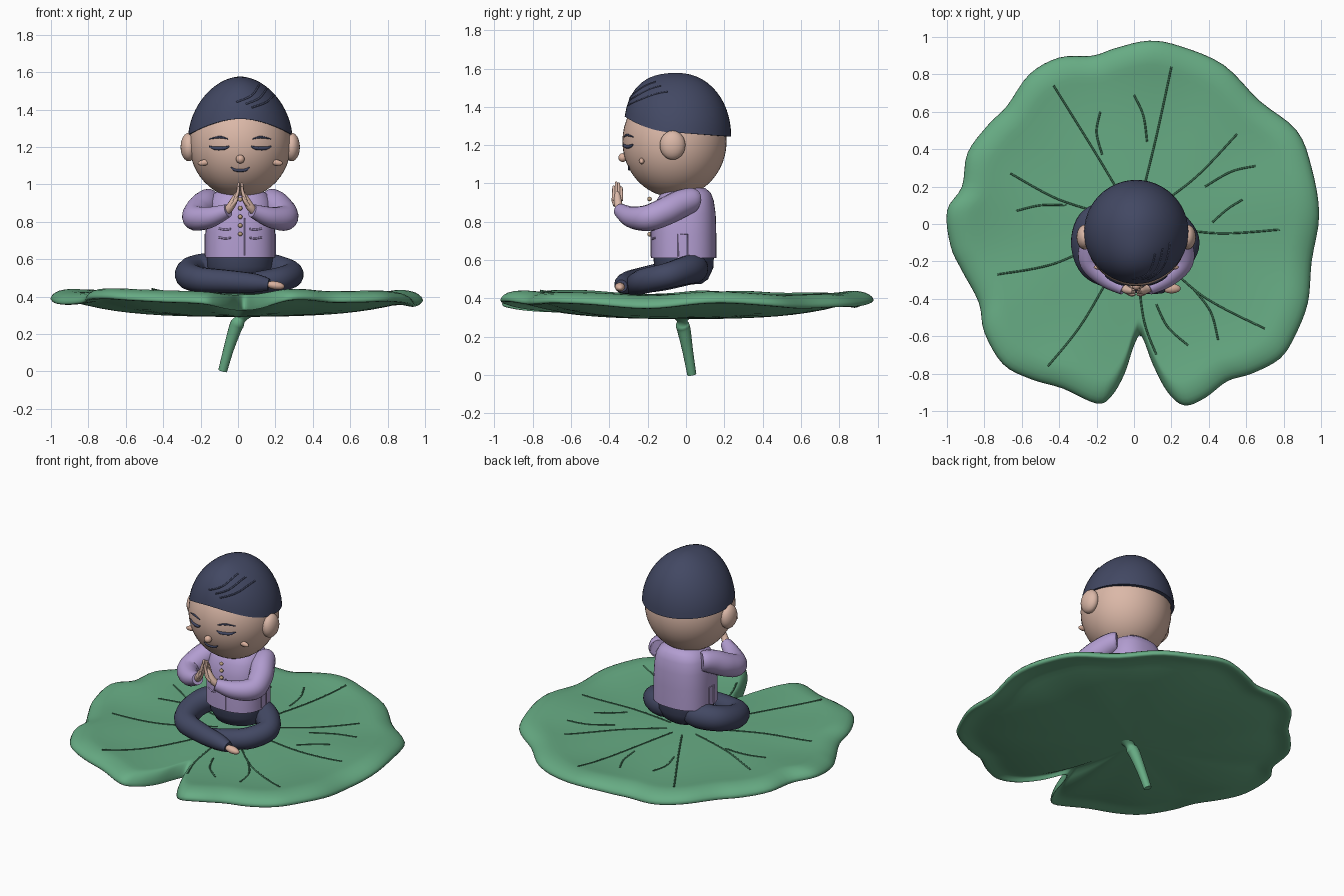
import bpy, bmesh, math
from mathutils import Vector, Matrix

cube = bpy.data.objects.get("Cube")
if cube:
    bpy.data.objects.remove(cube)


def material(name, rgb):
    m = bpy.data.materials.new(name)
    m.use_nodes = True
    m.diffuse_color = (*rgb, 1)
    for n in m.node_tree.nodes:
        if n.type == 'BSDF_PRINCIPLED':
            n.inputs["Base Color"].default_value = (*rgb, 1)
    return m


LEAF = material("leaf green", (0.135, 0.41, 0.23))
VEIN = material("vein green", (0.05, 0.17, 0.09))
SKIN = material("skin", (0.71, 0.48, 0.39))
PEACH = material("peach skin", (0.7, 0.44, 0.34))
NAVY = material("navy", (0.055, 0.065, 0.125))
SHIRT = material("lavender", (0.45, 0.34, 0.64))
BUTTON = material("tan button", (0.54, 0.38, 0.24))
CX = 0.012


def finish(name, bm, mat, angle=50):
    bmesh.ops.recalc_face_normals(bm, faces=bm.faces)
    me = bpy.data.meshes.new(name)
    bm.to_mesh(me)
    bm.free()
    me.materials.append(mat)
    for p in me.polygons:
        p.use_smooth = True
    me.set_sharp_from_angle(angle=math.radians(angle))
    ob = bpy.data.objects.new(name, me)
    bpy.context.scene.collection.objects.link(ob)
    return ob


def loft(name, rings, mat, angle=50):
    """Skin a list of closed rings and cap both ends."""
    bm = bmesh.new()
    vs = [[bm.verts.new(p) for p in ring] for ring in rings]
    n = len(vs[0])
    for a, b in zip(vs, vs[1:]):
        for i in range(n):
            j = (i + 1) % n
            bm.faces.new((a[i], a[j], b[j], b[i]))
    bm.faces.new(vs[0])
    bm.faces.new(vs[-1])
    return finish(name, bm, mat, angle)


def spline(pts, steps, closed=False):
    """Smooth path passing through the points."""
    pts = [Vector(p) for p in pts]
    n = len(pts)
    get = (lambda i: pts[i % n]) if closed else (lambda i: pts[max(0, min(n - 1, i))])
    out = []
    for i in range(n if closed else n - 1):
        a, b, c, d = (get(i + k) for k in (-1, 0, 1, 2))
        for k in range(steps):
            t = k / steps
            out.append((b * 2 + (c - a) * t + (a * 2 - b * 5 + c * 4 - d) * t**2
                        + (b * 3 - a - c * 3 + d) * t**3) / 2)
    if not closed:
        out.append(pts[-1])
    return out


def tube(name, pts, mat, steps=6, sides=16):
    """Tube along points given as x, y, z, radius."""
    path = spline(pts, steps)
    pos = [p.to_3d() for p in path]
    rings, nor = [], None
    for i, p in enumerate(pos):
        tan = (pos[min(i + 1, len(pos) - 1)] - pos[max(i - 1, 0)]).normalized()
        if nor is None:
            nor = tan.orthogonal()
        nor = (nor - tan * nor.dot(tan)).normalized()
        bi = tan.cross(nor)
        turn = [2 * math.pi * k / sides for k in range(sides)]
        rings.append([p + (nor * math.cos(a) + bi * math.sin(a)) * path[i][3] for a in turn])
    return loft(name, rings, mat)


def ball(name, loc, radii, mat, roll=0, seg=24):
    bm = bmesh.new()
    bmesh.ops.create_uvsphere(bm, u_segments=seg, v_segments=seg // 2, radius=1)
    m = Matrix.Translation(loc) @ Matrix.Rotation(roll, 4, 'Y') @ Matrix.Diagonal((*radii, 1))
    bmesh.ops.transform(bm, matrix=m, verts=bm.verts)
    return finish(name, bm, mat)


# Lily pad: gently waved top, bowl-shaped underside, a notch and a drooping rim
def pad_top(x, y):
    r, a = math.hypot(x, y), math.atan2(y, x)
    wave = 0.01 * math.sin(5 * a + 0.6) + 0.007 * math.sin(9 * a) - 0.01 * math.cos(a)
    return 0.42 - 0.05 * r**2 * (1 - r**2) + 0.037 * r**4 + wave * r**3


outline = spline([(.04, -.6), (.1, -.75), (.18, -.9), (.27, -.97), (.38, -.93), (.5, -.84),
                  (.63, -.8), (.78, -.72), (.86, -.6), (.93, -.42), (.95, -.2), (.99, .05),
                  (.95, .3), (.87, .5), (.67, .66), (.48, .85), (.25, .95), (.08, .98),
                  (-.1, .94), (-.22, .9), (-.4, .89), (-.56, .8), (-.68, .63), (-.78, .53),
                  (-.89, .38), (-.92, .2), (-1, .07), (-.98, -.12), (-.92, -.25), (-.83, -.42),
                  (-.8, -.58), (-.7, -.75), (-.55, -.83), (-.38, -.88), (-.2, -.96),
                  (-.12, -.92), (-.05, -.8), (0, -.65)], 4, closed=True)


def pad_ring(t, side):
    half = 0.021 + 0.043 * (1 - t * t)
    rim = math.sqrt(max(0, 1 - (max(0, t - 0.96) / 0.04)**2))
    droop = 0.055 * max(0, (t - 0.86) / 0.14)**2
    return [(p.x * t, p.y * t, pad_top(p.x * t, p.y * t) - droop - half + side * half * rim)
            for p in outline]


ts = [0.02] + [k / 12 for k in range(1, 11)] + [0.87, 0.9, 0.93, 0.96, 0.98, 0.993]
loft("lily_pad", [pad_ring(t, 1) for t in ts] + [pad_ring(1, 0)]
     + [pad_ring(t, -1) for t in reversed(ts)], LEAF, 80)

# Veins lying on the pad
veins = [((-.04, .1), (-.2, .37), (-.43, .74)), ((.03, .1), (.12, .47), (.2, .84)),
         ((.09, .07), (.33, .25), (.55, .48)), ((.12, -.01), (.45, -.05), (.78, -.03)),
         ((.08, -.12), (.36, -.38), (.7, -.56)), ((.01, -.14), (.05, -.5), (.12, -.7)),
         ((-.05, -.13), (-.27, -.52), (-.46, -.76)), ((-.11, -.06), (-.42, -.21), (-.73, -.27)),
         ((-.1, .04), (-.4, .13), (-.66, .27)), ((-.18, .6), (-.2, .49), (-.17, .37)),
         ((0, .69), (.05, .58), (.07, .44)), ((.65, .31), (.52, .28), (.38, .2)),
         ((.58, .13), (.5, .08), (.42, .01)), ((-.63, .07), (-.5, .1), (-.36, .1)),
         ((.32, -.35), (.41, -.47), (.45, -.62)), ((.12, -.43), (.18, -.55), (.29, -.65))]
for v in veins:
    tube("vein", [(p.x, p.y, pad_top(p.x, p.y), 0.005) for p in spline(v, 5)], VEIN, 2, 8)

# Stem
tube("stem", [(.025, -.02, .31, .055), (.015, -.02, .282, .028), (0, -.018, .26, .036),
              (-.015, -.01, .23, .035), (-.05, .01, .12, .028), (-.082, .03, .003, .024)], LEAF)


# Head and ears
HEAD = Vector((CX, -0.06, 1.22))
ball("head", HEAD, (.272, .272, .292), SKIN, seg=48)


def face_y(x, z):
    return HEAD.y - .272 * math.sqrt(max(0, 1 - (x / .272)**2 - ((z - HEAD.z) / .292)**2))


def face_stroke(name, pts, r):
    """Tapered stroke on the face, points given as x offset and z."""
    last = len(pts) - 1
    tube(name, [(CX + x, face_y(x, z), z, r * (1 if 0 < i < last else 0.4))
                for i, (x, z) in enumerate(pts)], NAVY, 5, 8)


for s in (1, -1):
    ball("ear", (CX + s * .275, -.07, 1.2), (.044, .067, .076), SKIN)
    ball("cheek", (CX + s * .192, face_y(.192, 1.117) - .004, 1.117), (.036, .014, .016), PEACH, s * .15)
    face_stroke("eyebrow", [(s * .065, 1.243), (s * .11, 1.253), (s * .165, 1.243)], .006)
    face_stroke("closed_eye", [(s * .06, 1.204), (s * .085, 1.194), (s * .135, 1.193), (s * .165, 1.204)], .009)
ball("nose", (CX, face_y(0, 1.135) - .01, 1.135), (.023, .023, .023), PEACH)
face_stroke("mouth", [(-.05, 1.092), (-.025, 1.077), (.025, 1.077), (.05, 1.092)], .008)


# Hair cap with an arched hairline, fuller in front than behind
def hair_y(s, z):
    q = min(1, max(0, (z - 1.24) / .337))
    n = 2.6 if s < 0 else 2.1
    return -.045 + .281 * (1 - q**n)**(1 / n) * s


def hair_width(z):
    q = min(1, max(0, (z - 1.24) / .337))
    return .28 * (1 - q**1.85)**(1 / 1.85)


def hair_ring(f, inset=1):
    ring = []
    for k in range(48):
        a = 2 * math.pi * k / 48
        c, s = math.cos(a), math.sin(a)
        low = 1.265 - .02 * max(0, s) + .085 * max(0, -s)**2
        z = low + (1.577 - low) * f
        ring.append((CX + hair_width(z) * c * inset, hair_y(s * inset, z), z))
    return ring


loft("hair", [hair_ring(0, .94)] + [hair_ring(math.sin(k / 14 * math.pi / 2) * .9995)
                                    for k in range(15)], NAVY)
for pts in (((-.02, 1.44), (.06, 1.475), (.1, 1.53)), ((.03, 1.43), (.1, 1.46), (.14, 1.51)),
            ((.06, 1.41), (.14, 1.44), (.18, 1.48))):
    strand = []
    for p in spline(pts, 4):
        c = min(1, p.x / hair_width(p.y))
        strand.append((CX + p.x, hair_y(-math.sqrt(1 - c * c), p.y) + .002, p.y, .005))
    tube("hair_strand", strand, NAVY, 2, 8)


# Shirt body
def oval(z, rx, ry, cy, n=2.5):
    ring = []
    for k in range(40):
        a = 2 * math.pi * k / 40
        c, s = math.cos(a), math.sin(a)
        ring.append((CX + math.copysign(rx * abs(c)**(2 / n), c),
                     cy + math.copysign(ry * abs(s)**(2 / n), s), z))
    return ring


def chest_y(x):
    return -.012 - .17 * (1 - abs(x / .186)**2.5)**.4


loft("shirt_body", [oval(.61, .187, .17, -.012), oval(.74, .186, .17, -.012),
                    oval(.84, .18, .165, -.01), oval(.91, .168, .15, -.005),
                    oval(.95, .145, .13, 0), oval(.977, .1, .1, 0)], SHIRT)
tube("placket", [(CX + .025, chest_y(.025), z, .004) for z in (.62, .72, .82)], SHIRT, 2, 8)
for i in range(5):
    ball("button", (CX, -.19, .735 + i * .046), (.012, .012, .012), BUTTON, seg=12)
for s in (1, -1):
    for z in (.715, .762):
        tube("pocket_edge", [(CX + s * x, chest_y(x), z + dz, .005)
                             for x, dz in ((.05, 0), (.08, -.004), (.115, .002))], SHIRT, 4, 8)
    tube("side_vent", [(CX + s * .186, y, z, .004) for y, z in
                       ((-.04, .62), (-.04, .735), (.01, .735), (.01, .62))], SHIRT, 1, 8)

# Sleeves and praying hands
for s in (1, -1):
    def side(pts):
        return [(CX + s * x, y, z, r) for x, y, z, r in pts]
    tube("sleeve", side([(.155, .045, .918, .05), (.165, .03, .915, .064), (.19, -.03, .893, .073),
                         (.228, -.11, .853, .073), (.237, -.2, .82, .068),
                         (.16, -.285, .825, .056), (.065, -.345, .86, .036)]), SHIRT)
    tube("palm", side([(.075, -.335, .855, .022), (.05, -.352, .885, .022),
                       (.025, -.358, .93, .018), (.016, -.36, .955, .01)]), SKIN, 5, 12)
    for k in range(4):
        y = -.338 - k * .013
        top = (.985, 1.005, 1.01, .99)[k]
        tube("finger", side([(.03, y, .91, .009), (.014, y, .955, .009),
                             (.009, y, top - .008, .007), (.008, y, top, .002)]), SKIN, 4, 8)
    tube("thumb", side([(.045, -.37, .885, .01), (.022, -.38, .915, .009),
                        (.014, -.38, .94, .003)]), SKIN, 4, 8)

# Trousers: hips and two crossed legs with bare feet
loft("hips", [oval(.475, .09, .08, 0, 2), oval(.5, .145, .125, -.01, 2),
              oval(.56, .178, .155, -.012, 2), oval(.63, .178, .158, -.012, 2)], NAVY)
tube("right_leg", [(-.04, .05, .55, .05), (-.12, .05, .555, .078), (-.23, .005, .545, .077),
                   (-.262, -.12, .515, .075), (-.21, -.24, .492, .068), (-.05, -.3, .482, .06),
                   (.09, -.325, .473, .05), (.165, -.338, .465, .032)], NAVY)
tube("left_leg", [(.06, .05, .55, .05), (.13, .04, .555, .077), (.22, -.005, .545, .074),
                  (.285, -.1, .518, .067), (.225, -.21, .492, .066), (.11, -.255, .475, .06),
                  (-.02, -.265, .46, .05), (-.1, -.26, .45, .035)], NAVY)
ball("right_foot", (.2, -.345, .46), (.05, .026, .022), PEACH, .15)
ball("left_foot", (-.14, -.26, .445), (.05, .026, .022), PEACH)
